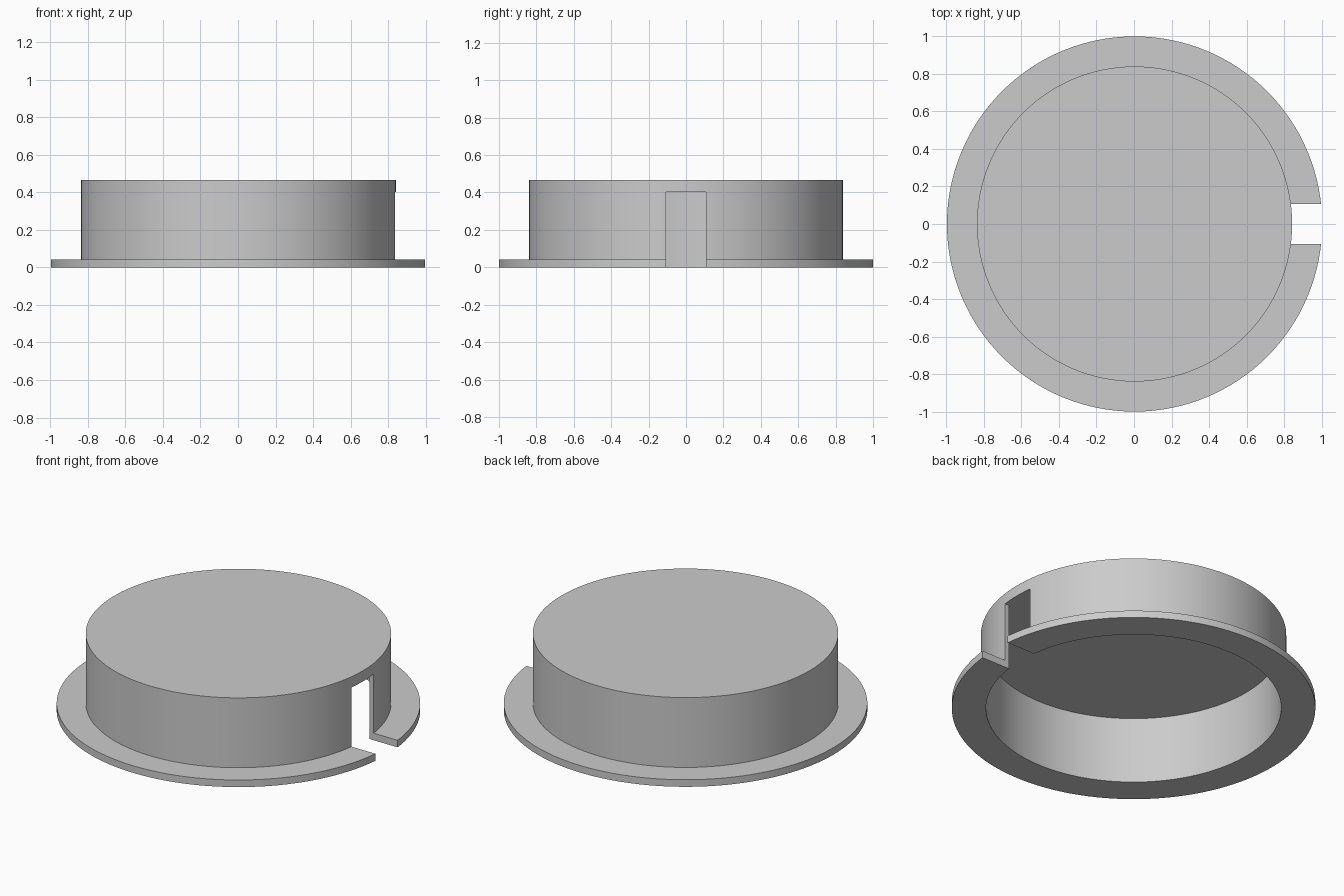
import bpy
import bmesh
import math
from mathutils import Matrix, Vector

cube = bpy.data.objects.get("Cube")
if cube:
    bpy.data.objects.remove(cube, do_unlink=True)

SEGMENTS = 128
FLANGE_R, WALL_R, BORE_R = 1.0, 0.84, 0.812
FLANGE_Z, CEILING_Z, TOP_Z = 0.043, 0.403, 0.467
SLOT_HALF = 0.107
SHIFT_X = 0.003  # keeps the slotted flange centred

grey = bpy.data.materials.new("light_grey")
grey.use_nodes = True
grey.diffuse_color = (0.6, 0.6, 0.6, 1)
grey.node_tree.nodes["Principled BSDF"].inputs["Base Color"].default_value = (0.6, 0.6, 0.6, 1)


def add_object(name, bm):
    bmesh.ops.recalc_face_normals(bm, faces=bm.faces[:])
    mesh = bpy.data.meshes.new(name)
    bm.to_mesh(mesh)
    bm.free()
    mesh.materials.append(grey)
    obj = bpy.data.objects.new(name, mesh)
    bpy.context.collection.objects.link(obj)
    return obj


# Hollow cap with a flange: rings bridged from the ceiling round to the top
profile = [(BORE_R, CEILING_Z), (BORE_R, 0), (FLANGE_R, 0),
           (FLANGE_R, FLANGE_Z), (WALL_R, FLANGE_Z), (WALL_R, TOP_Z)]
bm = bmesh.new()
rings = []
for r, z in profile:
    angles = [math.tau * i / SEGMENTS for i in range(SEGMENTS)]
    rings.append([bm.verts.new((r * math.cos(a) + SHIFT_X, r * math.sin(a), z)) for a in angles])
for low, high in zip(rings, rings[1:]):
    for i in range(SEGMENTS):
        j = (i + 1) % SEGMENTS
        bm.faces.new((low[i], low[j], high[j], high[i]))
bm.faces.new(rings[0])
bm.faces.new(rings[-1])
cap = add_object("flanged_cap", bm)

# Slot through the wall and flange on the left side
bm = bmesh.new()
slot_top, slot_bottom = CEILING_Z - 0.001, -0.2
place = Matrix.Translation(Vector((0.9, 0, (slot_top + slot_bottom) / 2)))
size = Matrix.Diagonal((0.6, 2 * SLOT_HALF, slot_top - slot_bottom, 1))
bmesh.ops.create_cube(bm, size=1, matrix=place @ size)
cutter = add_object("slot_cutter", bm)
cutter.hide_render = True

cut = cap.modifiers.new("slot", 'BOOLEAN')
cut.operation = 'DIFFERENCE'
cut.solver = 'EXACT'
cut.object = cutter

bpy.ops.object.select_all(action='DESELECT')
bpy.context.view_layer.objects.active = cap
cap.select_set(True)
bpy.ops.object.modifier_apply(modifier=cut.name)
bpy.data.objects.remove(cutter, do_unlink=True)
bpy.ops.object.shade_smooth_by_angle(angle=math.radians(30))
